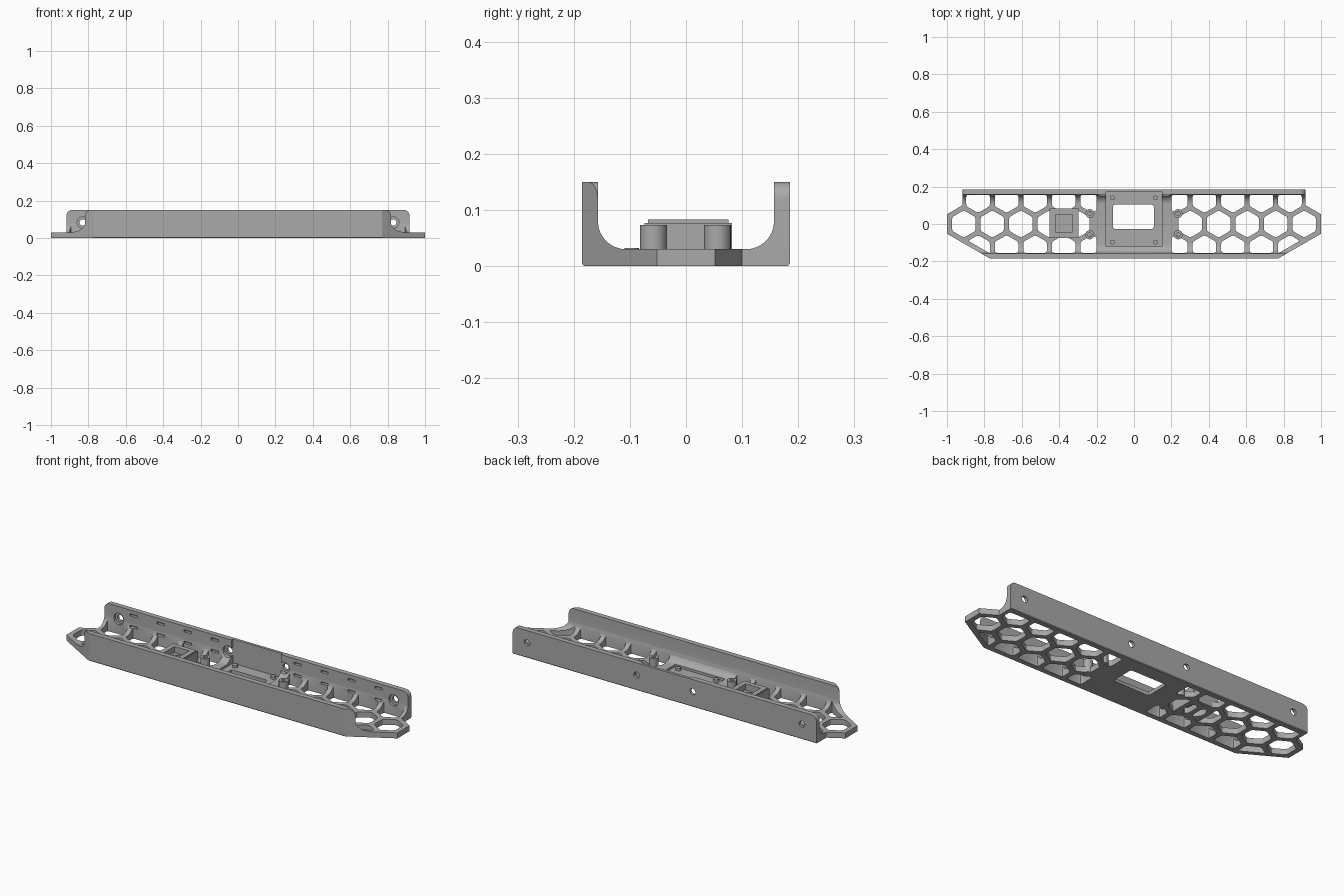
import bpy, bmesh, math
from mathutils import Vector

if "Cube" in bpy.data.objects:
    bpy.data.objects.remove(bpy.data.objects["Cube"])

grey = bpy.data.materials.new("plain grey")
grey.diffuse_color = (0.4, 0.4, 0.4, 1)
grey.use_nodes = True
grey.node_tree.nodes["Principled BSDF"].inputs["Base Color"].default_value = grey.diffuse_color


def make(name, bm):
    bmesh.ops.recalc_face_normals(bm, faces=bm.faces)
    me = bpy.data.meshes.new(name)
    bm.to_mesh(me)
    bm.free()
    me.materials.append(grey)
    ob = bpy.data.objects.new(name, me)
    bpy.context.collection.objects.link(ob)
    return ob


def prism(bm, pts, lo, hi, axis="z"):
    """Extrude a 2D polygon along an axis (x: pts are y,z; y: pts are x,z)."""
    def place(p, d):
        return {"x": (d, p[0], p[1]), "y": (p[0], d, p[1]), "z": (p[0], p[1], d)}[axis]
    a = [bm.verts.new(place(p, lo)) for p in pts]
    b = [bm.verts.new(place(p, hi)) for p in pts]
    bm.faces.new(a)
    bm.faces.new(b[::-1])
    for i in range(len(a)):
        j = (i + 1) % len(a)
        bm.faces.new((a[i], b[i], b[j], a[j]))


def rect(x0, x1, y0, y1):
    return [(x0, y0), (x1, y0), (x1, y1), (x0, y1)]


def circle(cx, cy, r, n=24):
    return [(cx + r * math.cos(2 * math.pi * i / n), cy + r * math.sin(2 * math.pi * i / n)) for i in range(n)]


def clip(poly, nx, ny, d):
    """Keep the part of a polygon where nx*x + ny*y <= d."""
    out = []
    for i, p in enumerate(poly):
        q = poly[(i + 1) % len(poly)]
        a, b = nx * p[0] + ny * p[1] - d, nx * q[0] + ny * q[1] - d
        if a <= 0:
            out.append(p)
        if a * b < 0:
            t = a / (a - b)
            out.append((p[0] + t * (q[0] - p[0]), p[1] + t * (q[1] - p[1])))
    return out


def rounded(poly, r=0.012):
    """Soften each corner with a short three-point curve."""
    out = []
    for i, p in enumerate(poly):
        c = Vector(p)
        a, b = Vector(poly[i - 1]) - c, Vector(poly[(i + 1) % len(poly)]) - c
        a, b = (v.normalized() * min(r, v.length * 0.4) for v in (a, b))
        out += [tuple(c + a), tuple(c + (a + b) * 0.25), tuple(c + b)]
    return out


def boolean(ob, bm, op="DIFFERENCE"):
    cutter = make("cutter", bm)
    cutter.hide_render = True
    mod = ob.modifiers.new("cut", "BOOLEAN")
    mod.operation, mod.solver, mod.object = op, "EXACT", cutter
    bpy.context.view_layer.objects.active = ob
    bpy.ops.object.modifier_apply(modifier=mod.name)
    bpy.data.objects.remove(cutter)


def smooth(ob):
    bpy.ops.object.select_all(action="DESELECT")
    ob.select_set(True)
    bpy.context.view_layer.objects.active = ob
    bpy.ops.object.shade_smooth_by_angle(angle=math.radians(30))


# Channel tray: U-shaped section with filleted floor
half = [(0.181, 0), (0.185, 0.004), (0.185, 0.15), (0.157, 0.15)]
half += [(0.107 + 0.05 * math.cos(t), 0.08 - 0.05 * math.sin(t)) for t in [i * math.pi / 16 for i in range(9)]]
bm = bmesh.new()
prism(bm, half + [(-y, z) for y, z in half[::-1]], -1.1, 1.1, "x")
tray = make("channel_tray", bm)

# Plan outline with pointed ends
right = [(0.775, -0.182), (1, -0.052), (1, 0.052), (0.917, 0.1), (0.917, 0.3)]
right = [(0.6, -0.3), (0.571, -0.3)][1:] + right
bm = bmesh.new()
prism(bm, right + [(-x, y) for x, y in right[::-1]], -0.1, 0.3)
boolean(tray, bm, "INTERSECT")

# Rounded upper corners at the wall ends
bm = bmesh.new()
for s in (-1, 1):
    for x, y0, y1 in ((0.917, 0.1, 0.2), (0.818, -0.2, -0.1)):
        r = 0.03
        arc = [(s * (x - r + r * math.sin(t)), 0.15 - r + r * math.cos(t))
               for t in [i * math.pi / 12 for i in range(7)]]
        prism(bm, arc + [(s * (x + 0.15), 0.12), (s * (x + 0.15), 0.2), (s * (x - r), 0.2)], y0, y1, "y")
boolean(tray, bm)

# Honeycomb openings, trimmed by walls, slanted ends and the centre panel
P, R = 0.1525, 0.073
bm = bmesh.new()
for s in (-1, 1):
    for row in (-1, 0, 1):
        for i in range(5):
            cx, cy = 0.91 - P * (i + 0.5 * abs(row)), row * P * 0.866
            h = [(cx + R * math.sin(k * math.pi / 3), cy + R * math.cos(k * math.pi / 3)) for k in range(6)]
            h = clip(h, 0, 1, 0.156)
            h = clip(h, 0, -1, 0.154)
            h = clip(h, -1, 0, -0.2)
            h = clip(h, 0.5, -0.866, 0.5 + 0.045 - 0.024)
            if len(h) > 2:
                prism(bm, [(s * x, y) for x, y in rounded(h)], -0.05, 0.2)
boolean(tray, bm)

# Display recess in floor and rear wall
bm = bmesh.new()
prism(bm, rect(-0.15, 0.15, -0.12, 0.17), 0.018, 0.3)
boolean(tray, bm)

# Display window
bm = bmesh.new()
prism(bm, rounded(rect(-0.112, 0.106, -0.027, 0.104)), -0.1, 0.1)
boolean(tray, bm)

# Screw holes with counterbores in the rear wall
for r, y0, y1 in ((0.03, 0.06, 0.17), (0.017, 0.1, 0.3)):
    bm = bmesh.new()
    for x in (-0.83, -0.17, 0.17, 0.83):
        prism(bm, circle(x, 0.083, r), y0, y1, "y")
    boolean(tray, bm)

# Cable tie slots above and below in the rear wall
bm = bmesh.new()
for s in (-1, 1):
    for i in range(4):
        x = s * (0.25 + 0.163 * i)
        for z in (0.062, 0.124):
            prism(bm, rect(x - 0.022, x + 0.022, z - 0.006, z + 0.006), 0.13, 0.172, "y")
boolean(tray, bm)
smooth(tray)

# Screw posts beside the centre panel
for s, side in ((-1, "left"), (1, "right")):
    for y, end in ((-0.058, "front"), (0.056, "rear")):
        bm = bmesh.new()
        prism(bm, circle(s * 0.236, y, 0.024), 0.001, 0.073)
        post = make(f"screw_post_{side}_{end}", bm)
        bm = bmesh.new()
        prism(bm, circle(s * 0.236, y, 0.011, 16), 0.02, 0.1)
        boolean(post, bm)
        smooth(post)

# Small pegs at the display corners
for x in (-0.115, 0.115):
    for y in (-0.097, 0.14):
        bm = bmesh.new()
        prism(bm, circle(x, y, 0.013, 16), 0.01, 0.032)
        smooth(make("display_peg", bm))

# Square housing with stepped rim, upper pocket and round blind hole below
bm = bmesh.new()
prism(bm, rect(-0.452, -0.298, -0.074, 0.082), 0.001, 0.077)
box = make("square_housing", bm)
bm = bmesh.new()
prism(bm, rect(-0.446, -0.304, -0.068, 0.076), 0.07, 0.083)
boolean(box, bm, "UNION")
bm = bmesh.new()
prism(bm, rect(-0.42, -0.33, -0.042, 0.05), 0.05, 0.2)
boolean(box, bm)
bm = bmesh.new()
prism(bm, circle(-0.375, 0.004, 0.036), 0.044, 0.2)
boolean(box, bm)
bm = bmesh.new()
prism(bm, circle(-0.375, 0.004, 0.055), -0.1, 0.034)
boolean(box, bm)
smooth(box)
